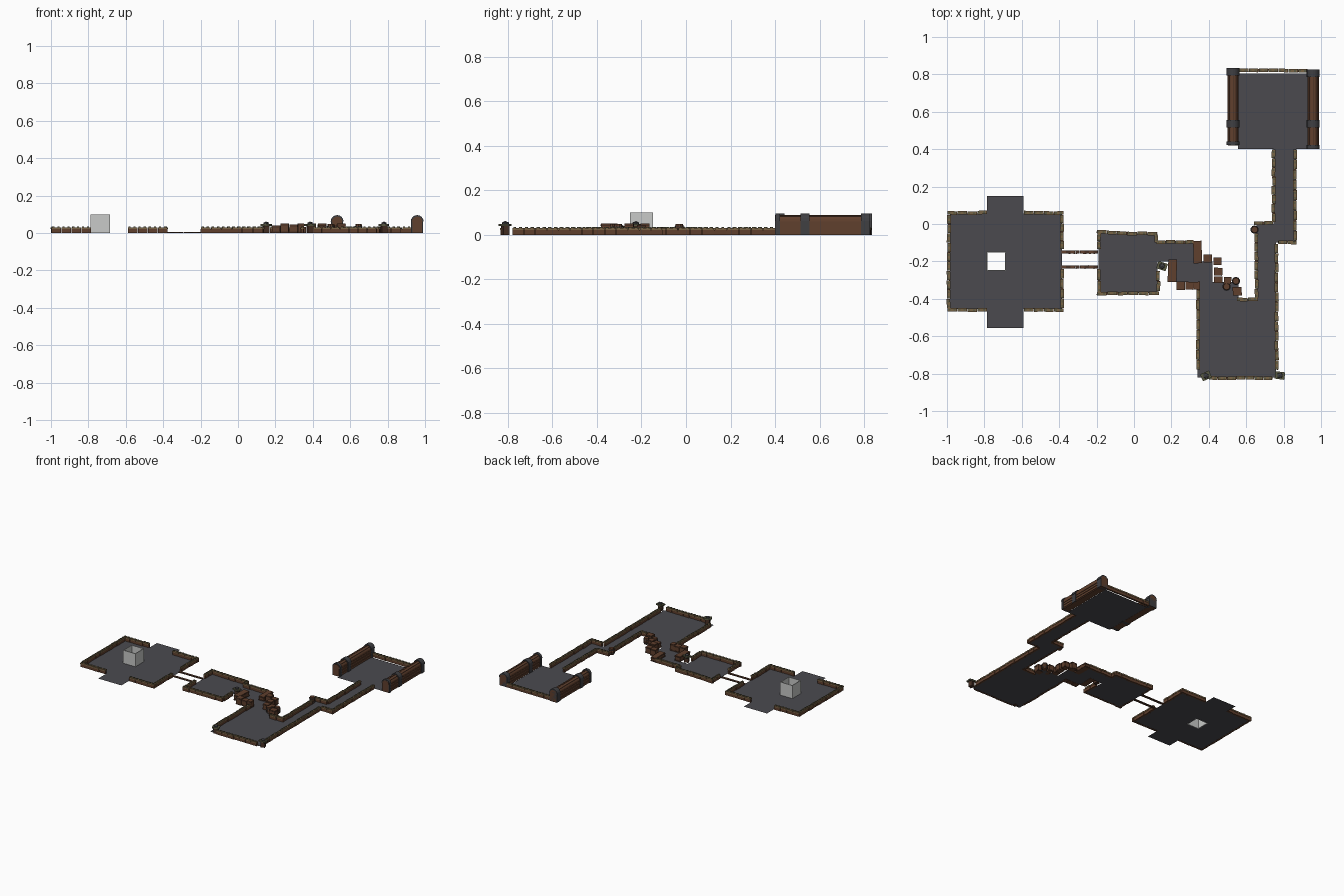
import bpy, bmesh, math, random
from mathutils import Matrix, Vector

if "Cube" in bpy.data.objects:
    bpy.data.objects.remove(bpy.data.objects["Cube"])
random.seed(4)

def mat(name, c):
    m = bpy.data.materials.new(name)
    m.diffuse_color = (*c, 1)
    m.use_nodes = True
    m.node_tree.nodes["Principled BSDF"].inputs["Base Color"].default_value = m.diffuse_color
    return m

FLOOR = mat("slate_floor", (0.07, 0.068, 0.078))
BROWN = mat("red_brown_wood", (0.115, 0.05, 0.026))
TAN = mat("tan_timber", (0.19, 0.125, 0.06))
MOSS = mat("mossy_stone", (0.10, 0.10, 0.055))
IRON = mat("dark_iron", (0.05, 0.05, 0.055))
DARK = mat("dark_wood", (0.06, 0.028, 0.017))
PALE = mat("pale_grey", (0.58, 0.59, 0.58))

def finish(name, bm, mats):
    me = bpy.data.meshes.new(name)
    bm.to_mesh(me)
    bm.free()
    for m in mats:
        me.materials.append(m)
    ob = bpy.data.objects.new(name, me)
    bpy.context.collection.objects.link(ob)
    return ob

def box(bm, c, s, rot=0, mi=0):
    M = Matrix.Translation(c) @ Matrix.Rotation(rot, 4, 'Z') @ Matrix.Diagonal((*s, 1))
    vs = bmesh.ops.create_cube(bm, size=1, matrix=M)["verts"]
    for f in {f for v in vs for f in v.link_faces}:
        f.material_index = mi

def cyl(bm, c, r, h, n=10, mi=0, r2=None):
    vs = bmesh.ops.create_cone(bm, cap_ends=True, segments=n, radius1=r, radius2=r2 or r,
                               depth=h, matrix=Matrix.Translation(c))["verts"]
    for f in {f for v in vs for f in v.link_faces}:
        f.material_index = mi

# floors: rectangles x0, x1, y0, y1 (the first room leaves a hole under the pale box)
rooms = {
    "entry_floor": [(-.985, -.785, -.455, .055), (-.785, -.69, -.15, .15), (-.785, -.69, -.555, -.25),
                    (-.69, -.59, -.555, .15), (-.59, -.385, -.455, .055)],
    "second_floor": [(-.19, .125, -.37, -.05), (.125, .34, -.20, -.09), (.2, .42, -.31, -.20)],
    "third_floor": [(.34, .56, -.40, -.31), (.34, .76, -.82, -.40)],
    "corridor_floor": [(.655, .76, -.40, 0), (.76, .865, -.10, 0), (.745, .865, 0, .4)],
    "end_floor": [(.555, .93, .4, .805)],
}
for name, rects in rooms.items():
    bm = bmesh.new()
    for x0, x1, y0, y1 in rects:
        bm.faces.new([bm.verts.new(p) for p in
                      ((x0, y0, .001), (x1, y0, .001), (x1, y1, .001), (x0, y1, .001))])
    finish(name, bm, [FLOOR])

# low walls: wooden base, tan timber cap, mossy stubs on top
def wall(name, runs):
    bm = bmesh.new()
    for x0, y0, x1, y1 in runs:
        a, b = Vector((x0, y0, 0)), Vector((x1, y1, 0))
        d = b - a
        n = max(1, round(d.length / .052))
        ang = math.atan2(d.y, d.x)
        seg = d.length / n
        side = Vector((-d.y, d.x, 0)).normalized()
        for i in range(n):
            c = a + d * ((i + .5) / n) + side * random.uniform(-.002, .002)
            r = ang + random.uniform(-.03, .03)
            box(bm, c + Vector((0, 0, .011)), (seg * .97, .014, .022), r, 0)
            box(bm, c + Vector((0, 0, .026)), (seg * .94, .019, .010), r, 1)
            for k in (-.3, .2):
                q = c + d.normalized() * seg * k
                box(bm, q + Vector((0, 0, .033)), (seg * .2, .009, .006), r, 2)
    finish(name, bm, [BROWN, TAN, MOSS])

wall("entry_walls", [(-.998, .06, -.785, .06), (-.59, .06, -.375, .06), (-.998, -.46, -.785, -.46),
                     (-.59, -.46, -.375, -.46), (-.99, -.45, -.99, .05),
                     (-.385, -.135, -.385, .05), (-.385, -.45, -.385, -.24)])
wall("second_walls", [(-.2, -.042, .125, -.055), (-.2, -.372, .135, -.37), (-.188, -.135, -.188, -.05),
                      (-.188, -.365, -.188, -.24), (.13, -.36, .13, -.25), (.12, -.06, .12, -.10),
                      (.12, -.095, .32, -.095)])
wall("third_walls", [(.342, -.78, .342, -.35), (.4, -.822, .74, -.826), (.763, -.78, .763, -.105),
                     (.55, -.402, .665, -.402), (.656, -.395, .656, -.05)])
wall("corridor_walls", [(.64, .004, .745, .004), (.77, -.097, .87, -.097),
                        (.747, .01, .747, .4), (.861, -.09, .861, .4)])
wall("end_back_wall", [(.56, .824, .93, .818)])

# two plank rails bridging the first rooms
for i, y in enumerate((-.15, -.23)):
    bm = bmesh.new()
    for k in range(8):
        box(bm, (-.376 + k * .0246, y, .004), (.0235, .018, .006), random.uniform(-.05, .05), k % 2)
    finish(f"bridge_rail_{i + 1}", bm, [BROWN, DARK])

# open pale box
bm = bmesh.new()
for s in (-1, 1):
    box(bm, (-.737 + s * .0495, -.2, .05), (.005, .104, .1))
    box(bm, (-.737, -.2 + s * .0495, .05), (.094, .005, .1))
finish("open_box", bm, [PALE])

# crates and wood stacks along the winding path: x, y, width, depth, height
crates = [(.34, -.15, .045, .12, .032), (.395, -.185, .045, .042, .05), (.447, -.2, .044, .04, .045),
          (.45, -.255, .045, .042, .05), (.45, -.298, .045, .036, .042), (.5, -.302, .04, .036, .045),
          (.552, -.36, .048, .045, .05), (.205, -.25, .047, .12, .04), (.25, -.33, .046, .045, .05),
          (.297, -.33, .044, .042, .045), (.336, -.33, .034, .042, .05)]
bm = bmesh.new()
for x, y, w, d, h in crates:
    r = random.uniform(-.05, .05)
    box(bm, (x, y, h / 2), (w * .95, d * .95, h), r, 0)
    for z in (.006, h - .007):
        box(bm, (x, y, z), (w, d, .006), r, 1)
finish("path_crates", bm, [BROWN, DARK])

# barrels
for i, (x, y) in enumerate([(.545, -.305), (.645, -.03), (.495, -.335)]):
    bm = bmesh.new()
    cyl(bm, (x, y, .013), .016, .026, 10, 0, .021)
    cyl(bm, (x, y, .037), .021, .022, 10, 0, .017)
    for z in (.012, .036):
        cyl(bm, (x, y, z), .0225, .004, 10, 1)
    finish(f"barrel_{i + 1}", bm, [BROWN, IRON])

# broken pillars with a rough stone on top
for i, (x, y) in enumerate([(.15, -.225), (.385, -.812), (.78, -.81)]):
    bm = bmesh.new()
    box(bm, (x, y, .02), (.03, .03, .04), .3, 0)
    box(bm, (x, y, .044), (.052, .04, .010), random.uniform(-.5, .5), 1)
    vs = bmesh.ops.create_icosphere(bm, subdivisions=1, radius=.017,
                                    matrix=Matrix.Translation((x, y, .05)))["verts"]
    for v in vs:
        v.co.z = .05 + (v.co.z - .05) * .7
        for f in v.link_faces:
            f.material_index = 2
    finish(f"broken_pillar_{i + 1}", bm, [DARK, MOSS, IRON])

# tall round-topped timber walls of the end room, extruded along y
def arch(bm, x, y0, y1, r, top, mi):
    pts = [(r * .92, 0), (r * .92, top - r)]
    pts += [(r * math.cos(a * math.pi / 8), top - r + r * math.sin(a * math.pi / 8)) for a in range(9)]
    pts += [(-r * .92, top - r), (-r * .92, 0)]
    ends = [[bm.verts.new((x + p, y, z)) for p, z in pts] for y in (y0, y1)]
    n = len(pts)
    fs = [bm.faces.new(ends[0]), bm.faces.new(ends[1][::-1])]
    fs += [bm.faces.new((ends[0][i], ends[1][i], ends[1][(i + 1) % n], ends[0][(i + 1) % n]))
           for i in range(n)]
    for f in fs:
        f.material_index = mi
    bmesh.ops.recalc_face_normals(bm, faces=fs)

for side, x, y0, y1 in (("left", .53, .42, .835), ("right", .958, .4, .825)):
    bm = bmesh.new()
    arch(bm, x, y0, y1, .028, .088, 0)
    for s in (-1, 1):                                   # side planks
        for z in (.014, .034, .053):
            box(bm, (x + s * .027, (y0 + y1) / 2, z), (.006, y1 - y0 - .01, .014), 0, 0)
    for a in (-.7, 0, .7):                              # dark seams on the rounded top
        box(bm, (x + .028 * math.sin(a), (y0 + y1) / 2, .06 + .028 * math.cos(a)),
            (.003, y1 - y0 - .01, .003), 0, 2)
    for yb, w in ((y0 + .012, .02), (.535, .04), (y1 - .02, .04)):   # iron bands
        arch(bm, x, yb - w / 2, yb + w / 2, .0345, .096, 1)
    finish(f"{side}_timber_wall", bm, [BROWN, IRON, DARK])
